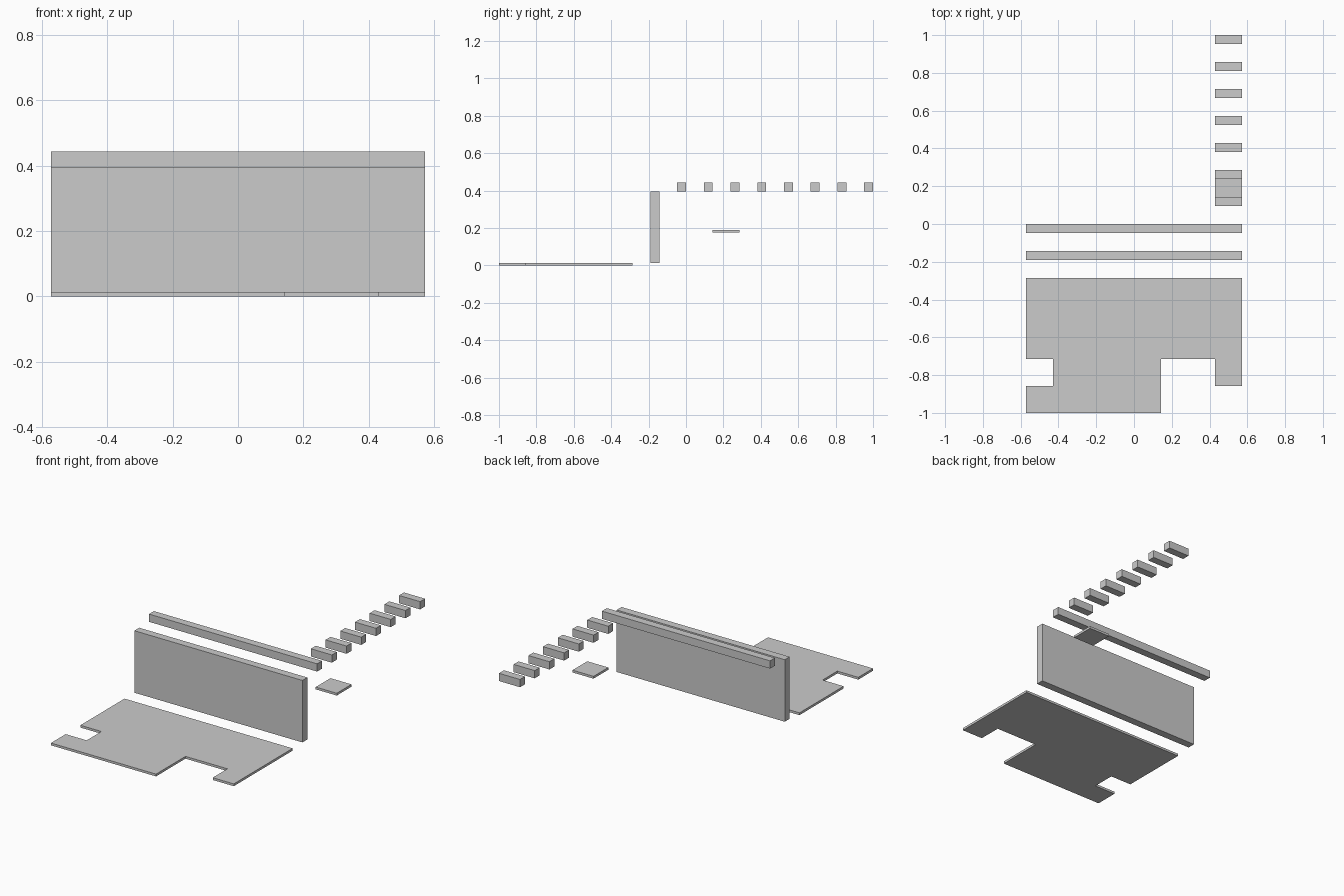
import bpy, bmesh

if "Cube" in bpy.data.objects:
    bpy.data.objects.remove(bpy.data.objects["Cube"])

U = 1 / 7          # grid cell
T = U / 3          # wall thickness
F = U / 10         # floor thickness
WALL_TOP = F + 8 * T


def slab(name, outline, z0, z1):
    """Extrude a flat outline from z0 up to z1."""
    bm = bmesh.new()
    face = bm.faces.new([bm.verts.new((x, y, z0)) for x, y in outline])
    ext = bmesh.ops.extrude_face_region(bm, geom=[face])
    bmesh.ops.translate(bm, vec=(0, 0, z1 - z0),
                        verts=[v for v in ext["geom"] if isinstance(v, bmesh.types.BMVert)])
    bmesh.ops.recalc_face_normals(bm, faces=bm.faces)
    mesh = bpy.data.meshes.new(name)
    bm.to_mesh(mesh)
    bm.free()
    obj = bpy.data.objects.new(name, mesh)
    bpy.context.collection.objects.link(obj)
    return obj


def box(name, x0, x1, y0, y1, z0, z1):
    return slab(name, [(x0, y0), (x1, y0), (x1, y1), (x0, y1)], z0, z1)


# Floor plate with notches, in grid cells
plan = [(-4, -2), (-4, -5), (-3, -5), (-3, -6), (-4, -6), (-4, -7),
        (1, -7), (1, -5), (3, -5), (3, -6), (4, -6), (4, -2)]
slab("floor_plate", [(x * U, y * U) for x, y in plan], 0, F)

# Tall wall and the long top beam
box("wall_panel", -4 * U, 4 * U, -U - T, -U, F, WALL_TOP)
box("long_beam", -4 * U, 4 * U, -T, 0, WALL_TOP, WALL_TOP + T)

# Row of short blocks
for i in range(1, 8):
    box(f"short_block_{i}", 3 * U, 4 * U, i * U - T, i * U, WALL_TOP, WALL_TOP + T)

# Single floor tile
box("floor_tile", 3 * U, 4 * U, U, 2 * U, 0.175, 0.175 + F)
